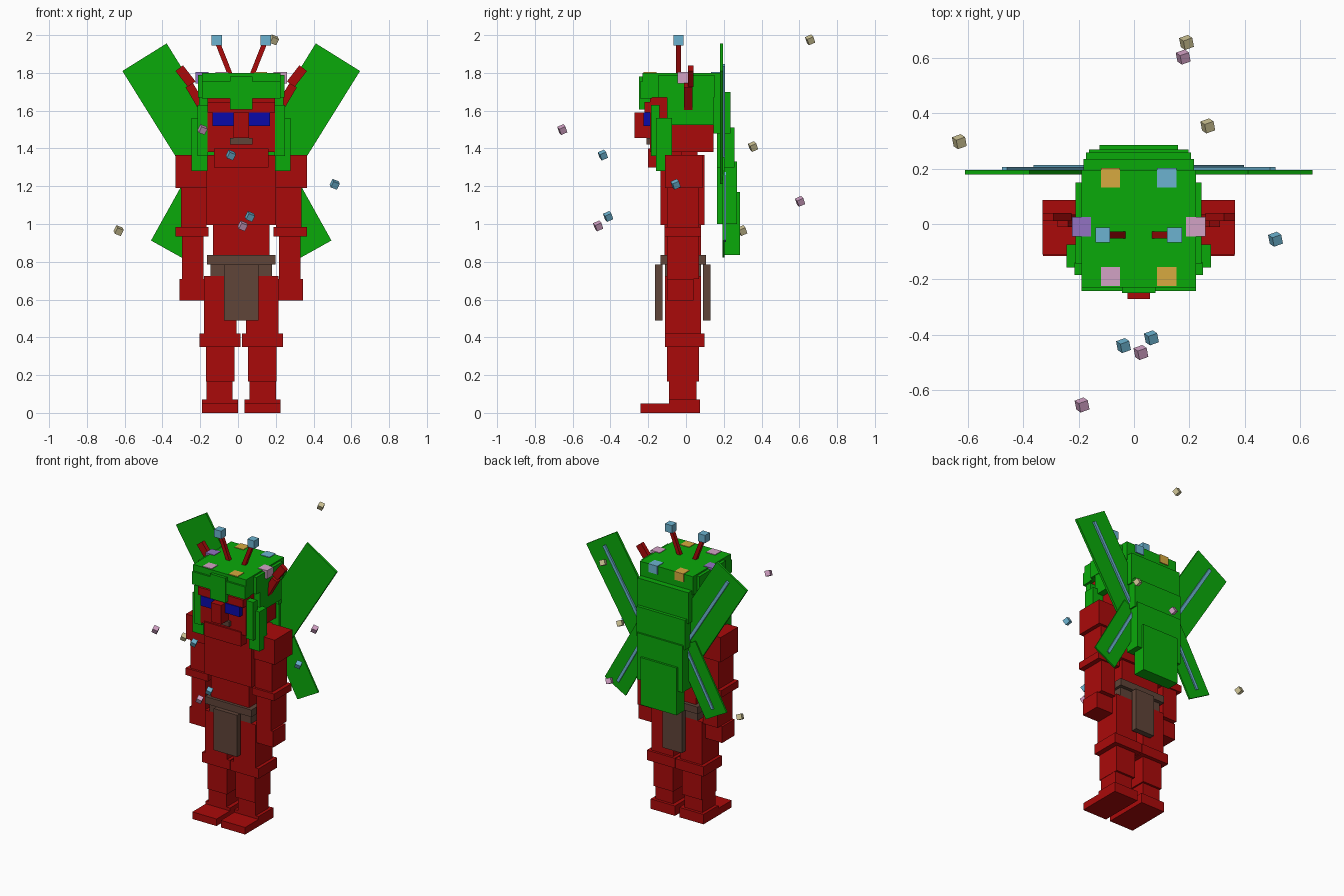
import bpy
from math import radians, atan2
from mathutils import Vector, Matrix

CX = 0.017  # figure's mirror plane


def mat(name, r, g, b):
    m = bpy.data.materials.new(name)
    m.diffuse_color = (r, g, b, 1)
    return m


RED = mat("red skin", 0.402, 0.003, 0.003)
GREEN = mat("leaf green", 0.003, 0.402, 0.003)
NAVY = mat("eye blue", 0.003, 0.003, 0.402)
BROWN = mat("brown cloth", 0.115, 0.058, 0.04)
BLUE = mat("pale blue", 0.15, 0.45, 0.63)
PINK = mat("pink", 0.65, 0.36, 0.56)
PURPLE = mat("purple", 0.29, 0.17, 0.54)
GOLD = mat("gold", 0.68, 0.40, 0.05)
TAN = mat("pale tan", 0.62, 0.55, 0.30)


def solid(name, size, matrix, material):
    """Cuboid of a given size placed by a matrix."""
    x, y, z = (s / 2 for s in size)
    v = [matrix @ Vector((a, b, c)) for a in (-x, x) for b in (-y, y) for c in (-z, z)]
    f = [(0, 1, 3, 2), (4, 6, 7, 5), (0, 4, 5, 1), (2, 3, 7, 6), (0, 2, 6, 4), (1, 5, 7, 3)]
    me = bpy.data.meshes.new(name)
    me.from_pydata(v, [], f)
    me.materials.append(material)
    ob = bpy.data.objects.new(name, me)
    bpy.context.collection.objects.link(ob)
    return ob


def box(name, x0, x1, y0, y1, z0, z1, m):
    """Axis-aligned box, x measured from the mirror plane."""
    c = Vector(((x0 + x1) / 2 + CX, (y0 + y1) / 2, (z0 + z1) / 2))
    solid(name, (x1 - x0, y1 - y0, z1 - z0), Matrix.Translation(c), m)


def mid(name, half, *rest):
    box(name, -half, half, *rest)


def pair(name, x0, x1, *rest):
    box("right_" + name, x0, x1, *rest)
    box("left_" + name, -x1, -x0, *rest)


def bar_pair(name, a, b, width, depth, y, m):
    """Mirrored slanted bars between two (x, z) points."""
    for side, s in (("right", 1), ("left", -1)):
        p, q = Vector((s * a[0] + CX, y, a[1])), Vector((s * b[0] + CX, y, b[1]))
        d = q - p
        mx = Matrix.Translation((p + q) / 2) @ Matrix.Rotation(atan2(d.x, d.z), 4, 'Y')
        solid(side + "_" + name, (width, depth, d.length), mx, m)


# Legs
pair("toe", 0.017, 0.207, -0.24, -0.09, 0, 0.05, RED)
pair("heel", 0.017, 0.207, -0.09, 0.075, 0, 0.07, RED)
pair("ankle", 0.045, 0.185, -0.09, 0.055, 0.07, 0.165, RED)
pair("shin", 0.035, 0.187, -0.10, 0.07, 0.165, 0.35, RED)
pair("knee", 0.003, 0.222, -0.11, 0.097, 0.35, 0.42, RED)
pair("thigh", 0.025, 0.198, -0.11, 0.08, 0.42, 0.725, RED)

# Loincloth
mid("belt", 0.182, -0.135, 0.105, 0.785, 0.835, BROWN)
mid("hip_band", 0.163, -0.11, 0.08, 0.725, 0.785, BROWN)
mid("front_flap", 0.092, -0.165, -0.125, 0.49, 0.785, BROWN)
mid("back_flap", 0.075, 0.09, 0.13, 0.49, 0.785, BROWN)

# Torso
mid("waist", 0.15, -0.115, 0.08, 0.83, 0.995, RED)
mid("chest", 0.185, -0.135, 0.098, 0.995, 1.365, RED)

# Arms
pair("shoulder", 0.18, 0.348, -0.11, 0.087, 1.19, 1.365, RED)
pair("upper_arm", 0.185, 0.32, -0.10, 0.07, 0.985, 1.19, RED)
pair("elbow", 0.172, 0.347, -0.115, 0.08, 0.935, 0.985, RED)
pair("forearm", 0.2, 0.313, -0.10, 0.07, 0.71, 0.935, RED)
pair("hand", 0.196, 0.328, -0.10, 0.04, 0.595, 0.71, RED)

# Head and face
mid("neck", 0.1, -0.08, 0.06, 1.35, 1.4, RED)
mid("skull", 0.178, -0.19, 0.145, 1.38, 1.7, RED)
mid("jaw", 0.145, -0.2, -0.02, 1.3, 1.4, RED)
mid("brow", 0.178, -0.22, -0.18, 1.59, 1.645, RED)
mid("nose", 0.04, -0.272, -0.18, 1.455, 1.59, RED)
mid("mouth", 0.06, -0.21, -0.18, 1.42, 1.455, BROWN)
pair("eye", 0.04, 0.152, -0.225, -0.18, 1.52, 1.59, NAVY)

# Hair on the head
mid("hair_cap", 0.207, -0.23, 0.195, 1.67, 1.8, GREEN)
mid("hair_sides_upper", 0.228, -0.145, 0.15, 1.67, 1.79, GREEN)
pair("hair_side", 0.17, 0.224, -0.10, 0.145, 1.525, 1.68, GREEN)
mid("fringe_centre", 0.06, -0.25, -0.18, 1.605, 1.78, GREEN)
pair("fringe", 0.06, 0.207, -0.243, -0.18, 1.665, 1.755, GREEN)
pair("temple_lock", 0.175, 0.232, -0.185, -0.14, 1.36, 1.63, GREEN)
pair("cheek_lock", 0.178, 0.262, -0.158, -0.075, 1.28, 1.56, GREEN)

# Long back hair in stepped tiers
mid("back_hair_1", 0.2, 0.145, 0.236, 1.48, 1.7, GREEN)
mid("back_hair_2", 0.19, 0.165, 0.258, 1.3, 1.51, GREEN)
mid("back_hair_3", 0.18, 0.165, 0.27, 1.0, 1.33, GREEN)
mid("back_hair_4", 0.142, 0.195, 0.285, 0.835, 1.17, GREEN)

# Wings with pale veins
bar_pair("upper_wing", (0.512, 1.883), (0.14, 1.286), 0.276, 0.016, 0.187, GREEN)
bar_pair("upper_wing_vein", (0.485, 1.84), (0.16, 1.318), 0.022, 0.012, 0.201, BLUE)
bar_pair("lower_wing", (0.396, 0.867), (0.15, 1.308), 0.187, 0.012, 0.198, GREEN)
bar_pair("lower_wing_vein", (0.372, 0.91), (0.15, 1.308), 0.02, 0.01, 0.208, BLUE)

# Horns and antennae
bar_pair("horn_base", (0.19, 1.59), (0.275, 1.735), 0.045, 0.045, 0.012, RED)
bar_pair("horn_tip", (0.262, 1.74), (0.328, 1.825), 0.05, 0.03, 0.025, RED)
bar_pair("antenna", (0.05, 1.77), (0.125, 1.96), 0.026, 0.026, -0.04, RED)
pair("antenna_tip", 0.103, 0.157, -0.067, -0.013, 1.945, 2.0, BLUE)

# Flower crown
for x, y, m in ((-0.102, 0.167, GOLD), (0.102, 0.167, BLUE), (-0.207, -0.01, PURPLE),
                (0.207, -0.01, PINK), (-0.102, -0.19, PINK), (0.102, -0.19, GOLD)):
    box("crown_flower", x - 0.035, x + 0.035, y - 0.035, y + 0.035, 1.745, 1.804, m)

# Floating motes
tilt = (Matrix.Rotation(radians(20), 4, 'Z') @ Matrix.Rotation(radians(20), 4, 'Y')
        @ Matrix.Rotation(radians(25), 4, 'X'))
for m, spots in ((TAN, ((0.19, 0.657, 1.975), (0.267, 0.355, 1.41), (-0.632, 0.298, 0.965))),
                 (PINK, ((0.178, 0.604, 1.12), (0.025, -0.465, 0.99), (-0.188, -0.655, 1.5))),
                 (BLUE, ((0.512, -0.055, 1.21), (0.063, -0.412, 1.04), (-0.038, -0.44, 1.365)))):
    for p in spots:
        solid("floating_mote", (0.036,) * 3, Matrix.Translation(p) @ tilt, m)
